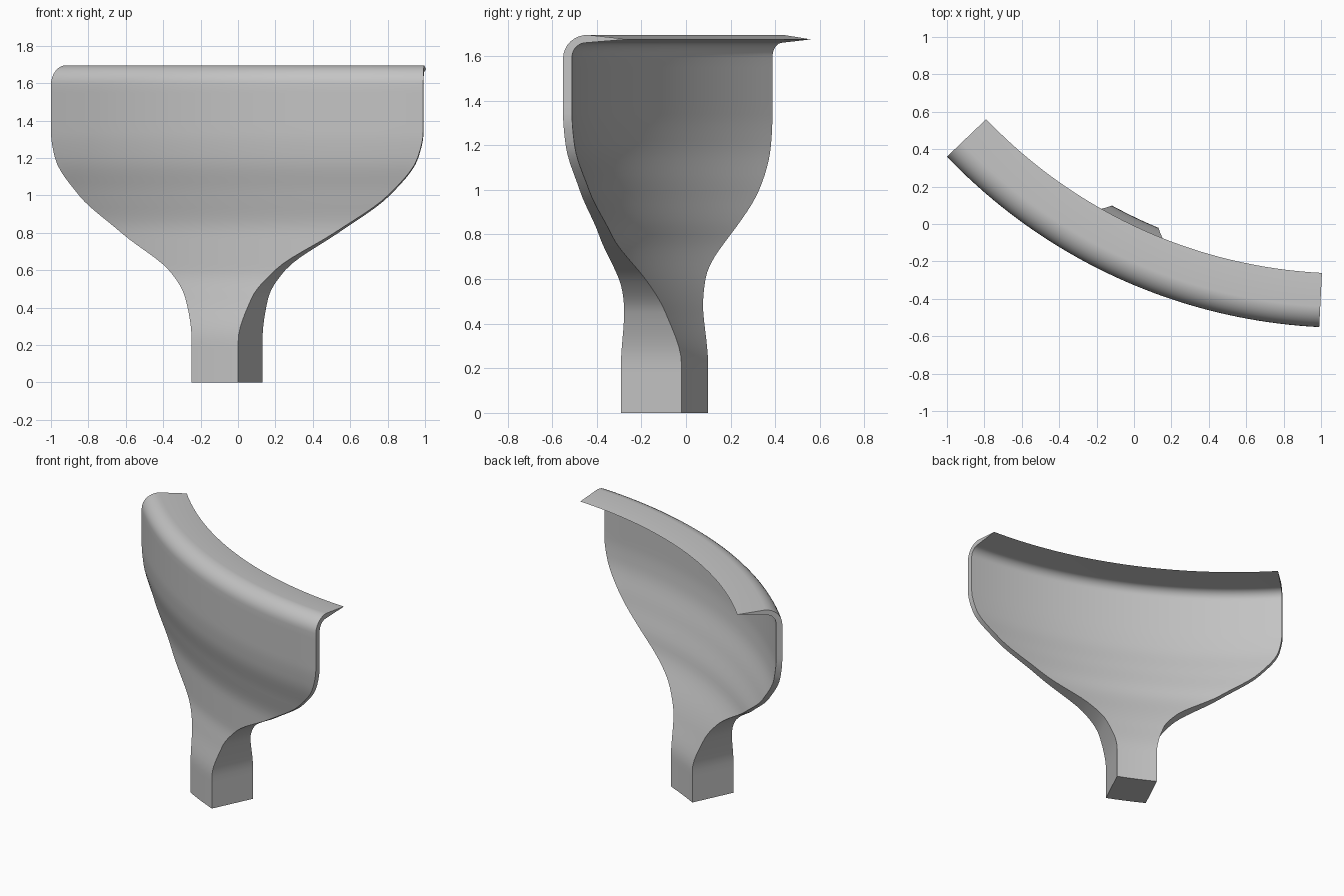
import bpy
import bmesh
from math import sin, cos, pi, radians

if "Cube" in bpy.data.objects:
    bpy.data.objects.remove(bpy.data.objects["Cube"], do_unlink=True)

# Shared vertical axis of the curved wall
AXIS_X, AXIS_Y = 1.14, 2.405
COLUMNS = 40

# Sections: height, front radius, thickness, half angle, middle angle
SECTIONS = [
    (0.00, 2.927, 0.300, 2.7, 25.6),
    (0.22, 2.927, 0.300, 2.7, 25.6),
    (0.45, 2.887, 0.205, 3.9, 25.6),
    (0.60, 2.865, 0.130, 6.3, 25.5),
    (0.80, 2.865, 0.060, 12.7, 25.3),
    (1.00, 2.902, 0.043, 18.3, 25.0),
    (1.20, 2.950, 0.040, 21.2, 24.7),
    (1.34, 2.960, 0.040, 21.7, 24.6),
    (1.59, 2.960, 0.040, 21.7, 24.6),
]


def slope(i, k):
    """Limited slope, so straight stretches stay straight."""
    if i in (0, len(SECTIONS) - 1):
        return 0
    a, b, c = SECTIONS[i - 1:i + 2]
    left = (b[k] - a[k]) / (b[0] - a[0])
    right = (c[k] - b[k]) / (c[0] - b[0])
    return 0 if left * right <= 0 else 2 * left * right / (left + right)


def blend(i, t, k):
    a, b = SECTIONS[i], SECTIONS[i + 1]
    h = b[0] - a[0]
    return ((1 + 2 * t) * (1 - t) ** 2 * a[k] + t * (1 - t) ** 2 * h * slope(i, k)
            + t * t * (3 - 2 * t) * b[k] + t * t * (t - 1) * h * slope(i + 1, k))


def row(bm, r, z, half, mid):
    """One horizontal arc of vertices."""
    verts = []
    for c in range(COLUMNS + 1):
        a = radians(mid - half + 2 * half * c / COLUMNS)
        verts.append(bm.verts.new((AXIS_X - r * sin(a), AXIS_Y - r * cos(a), z)))
    return verts


bm = bmesh.new()
front, back = [], []

# Stem flaring into the wall
STEPS = 6
for i in range(len(SECTIONS) - 1):
    last = i == len(SECTIONS) - 2
    for s in range(STEPS + last):
        t = s / STEPS
        z = SECTIONS[i][0] + t * (SECTIONS[i + 1][0] - SECTIONS[i][0])
        r, thick, half, mid = (blend(i, t, k) for k in range(1, 5))
        # Stem sides are parallel, wall ends are radial
        widen = 1 + (r / (r - thick) - 1) * max(0, min(1, mid - 24.6))
        front.append(row(bm, r, z, half, mid))
        back.append(row(bm, r - thick, z, half * widen, mid))

# Rounded bend and lip tapering to an edge
for s in range(1, 9):
    a = s / 8 * pi / 2
    front.append(row(bm, 2.85 + 0.11 * cos(a), 1.59 + 0.105 * sin(a), 21.7, 24.6))
    back.append(row(bm, 2.855 + 0.065 * cos(a), 1.595 + 0.065 * sin(a), 21.7, 24.6))
tip = row(bm, 2.67, 1.675, 21.7, 24.6)
front.append(tip)
back.append(tip)

# Front, back and both ends
for i in range(len(front) - 1):
    for c in range(COLUMNS):
        for rows in (front, back):
            bm.faces.new((rows[i][c], rows[i][c + 1], rows[i + 1][c + 1], rows[i + 1][c]))
    for c in (0, -1):
        corners = [front[i][c], front[i + 1][c], back[i + 1][c], back[i][c]]
        bm.faces.new(list(dict.fromkeys(corners)))

# Flat foot
bm.faces.new(front[0] + back[0][::-1])
bmesh.ops.recalc_face_normals(bm, faces=bm.faces)

mesh = bpy.data.meshes.new("flared_wall")
bm.to_mesh(mesh)
bm.free()
wall = bpy.data.objects.new("flared_wall", mesh)
bpy.context.collection.objects.link(wall)

grey = bpy.data.materials.new("light_grey")
grey.use_nodes = True
colour = (0.55, 0.55, 0.55, 1)
grey.diffuse_color = colour
grey.node_tree.nodes["Principled BSDF"].inputs["Base Color"].default_value = colour
mesh.materials.append(grey)

bpy.ops.object.select_all(action="DESELECT")
wall.select_set(True)
bpy.context.view_layer.objects.active = wall
bpy.ops.object.shade_smooth_by_angle(angle=radians(30))
